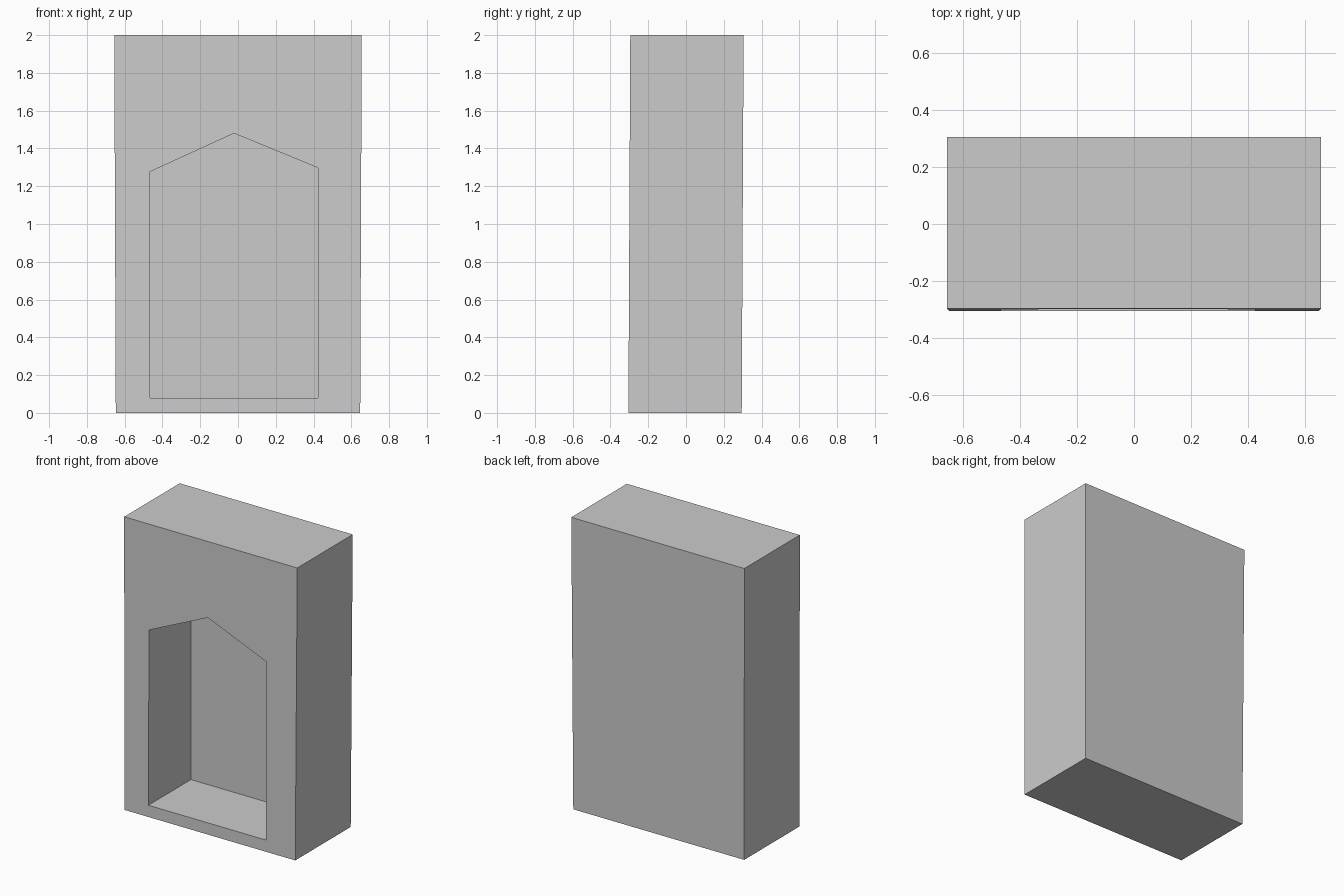
import bpy, bmesh

if "Cube" in bpy.data.objects:
    bpy.data.objects.remove(bpy.data.objects["Cube"])


def loft(name, ring_a, ring_b):
    """Closed solid between two matching rings of points."""
    bm = bmesh.new()
    a = [bm.verts.new(p) for p in ring_a]
    b = [bm.verts.new(p) for p in ring_b]
    bm.faces.new(a)
    bm.faces.new(b)
    n = len(a)
    for i in range(n):
        j = (i + 1) % n
        bm.faces.new((a[i], a[j], b[j], b[i]))
    bmesh.ops.recalc_face_normals(bm, faces=bm.faces)
    mesh = bpy.data.meshes.new(name)
    bm.to_mesh(mesh)
    bm.free()
    obj = bpy.data.objects.new(name, mesh)
    bpy.context.collection.objects.link(obj)
    return obj


def rectangle(half_x, y_front, y_back, z):
    return [(-half_x, y_front, z), (half_x, y_front, z),
            (half_x, y_back, z), (-half_x, y_back, z)]


# Block: slightly wider at the top and leaning back a little
block = loft("niche_block",
             rectangle(0.647, -0.305, 0.295, 0.0),
             rectangle(0.655, -0.295, 0.305, 2.0))

# Pointed recess, slightly off centre with uneven shoulders
outline = [(-0.465, 0.08), (0.424, 0.08), (0.424, 1.297),
           (-0.021, 1.48), (-0.465, 1.277)]
cutter = loft("recess_cutter",
              [(x, -0.5, z) for x, z in outline],
              [(x, 0.155, z) for x, z in outline])
cutter.hide_render = True

# Cut the recess, bake the result and drop the cutter
cut = block.modifiers.new("recess", 'BOOLEAN')
cut.operation = 'DIFFERENCE'
cut.solver = 'EXACT'
cut.object = cutter
graph = bpy.context.evaluated_depsgraph_get()
baked = bpy.data.meshes.new_from_object(block.evaluated_get(graph))
block.modifiers.clear()
block.data = baked
bpy.data.objects.remove(cutter)
